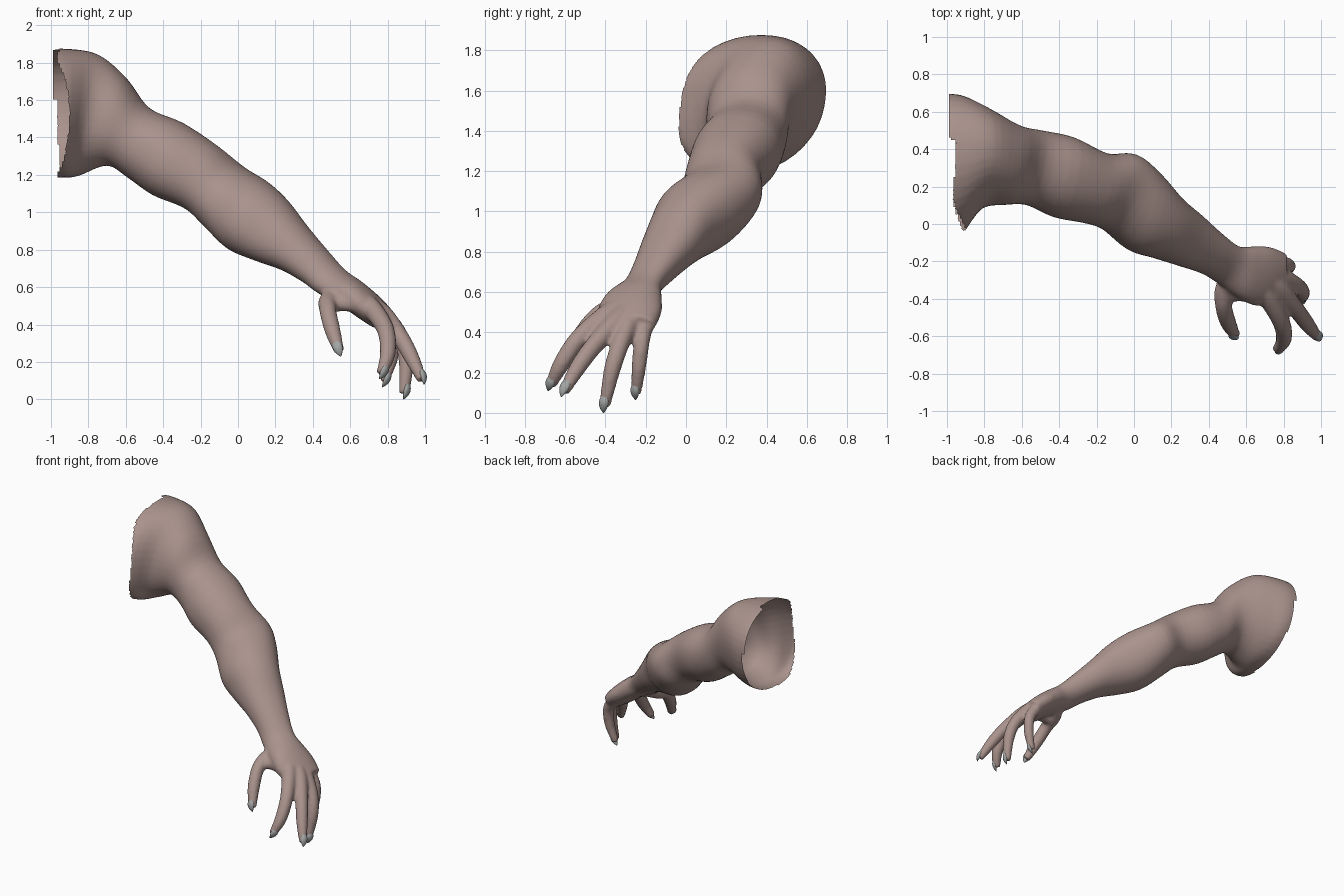
import bpy, bmesh, math
from mathutils import Vector

if "Cube" in bpy.data.objects:
    bpy.data.objects.remove(bpy.data.objects["Cube"])


def material(name, rgb):
    m = bpy.data.materials.new(name)
    m.diffuse_color = (*rgb, 1)
    m.use_nodes = True
    m.node_tree.nodes["Principled BSDF"].inputs["Base Color"].default_value = m.diffuse_color
    return m


skin = material("skin", (0.40, 0.29, 0.265))
claw = material("claw_grey", (0.36, 0.38, 0.37))


def spline(rows, steps):
    """Catmull-Rom interpolation of rows of numbers."""
    out = []
    for i in range(len(rows) - 1):
        a, b, c, d = (rows[max(i - 1, 0)], rows[i], rows[i + 1],
                      rows[min(i + 2, len(rows) - 1)])
        for s in range(steps):
            t = s / steps
            out.append([0.5 * (2 * q + (r - p) * t + (2 * p - 5 * q + 4 * r - w) * t * t
                               + (3 * q - p - 3 * r + w) * t ** 3)
                        for p, q, r, w in zip(a, b, c, d)])
    return out + [list(rows[-1])]


def loft(bm, rings, n=28, power=1.0):
    """Closed tube through rings of (centre, side vector, up vector)."""
    def sp(v):
        return math.copysign(abs(v) ** power, v)
    loops = []
    for c, u, v in rings:
        loops.append([bm.verts.new(c + u * sp(math.cos(2 * math.pi * k / n))
                                   + v * sp(math.sin(2 * math.pi * k / n))) for k in range(n)])
    for a, b in zip(loops, loops[1:]):
        for k in range(n):
            bm.faces.new((a[k], a[(k + 1) % n], b[(k + 1) % n], b[k]))
    bm.faces.new(loops[0][::-1])
    bm.faces.new(loops[-1])


def tube(bm, rows, up, flat=1.0, n=16, steps=5):
    """Tube through rows of (x, y, z, radius), squashed along up."""
    pts = spline(rows, steps)
    rings = []
    for i, p in enumerate(pts):
        t = Vector(pts[min(i + 1, len(pts) - 1)][:3]) - Vector(pts[max(i - 1, 0)][:3])
        u = t.cross(up).normalized()
        v = u.cross(t).normalized()
        rings.append((Vector(p[:3]), u * p[3], v * p[3] * flat))
    loft(bm, rings, n)


def make_object(name, bm, mat):
    bmesh.ops.recalc_face_normals(bm, faces=bm.faces)
    me = bpy.data.meshes.new(name)
    bm.to_mesh(me)
    bm.free()
    me.materials.append(mat)
    me.shade_smooth()
    ob = bpy.data.objects.new(name, me)
    bpy.context.collection.objects.link(ob)
    return ob


# Shoulder to palm sections: centre x z, up x z, centre y, side x y, up y
sections = [
    (-1.08, 1.53, 0.00, 0.34, 0.315, 0.00, 0.37, 0.06),
    (-0.93, 1.53, 0.00, 0.345, 0.315, 0.00, 0.37, 0.06),
    (-0.80, 1.52, 0.05, 0.325, 0.35, 0.01, 0.265, 0.05),
    (-0.65, 1.485, 0.05, 0.235, 0.315, 0.03, 0.212, 0.02),
    (-0.53, 1.37, 0.05, 0.19, 0.30, 0.04, 0.20, 0.0),
    (-0.375, 1.285, 0.075, 0.195, 0.25, 0.045, 0.215, 0.0),
    (-0.20, 1.19, 0.08, 0.17, 0.19, 0.05, 0.188, 0.0),
    (-0.075, 1.085, 0.095, 0.16, 0.17, 0.07, 0.205, 0.0),
    (0.05, 0.985, 0.10, 0.18, 0.07, 0.06, 0.213, 0.0),
    (0.175, 0.905, 0.075, 0.165, -0.02, 0.065, 0.162, 0.0),
    (0.30, 0.81, 0.06, 0.12, -0.088, 0.05, 0.138, 0.0),
    (0.415, 0.71, 0.055, 0.088, -0.158, 0.045, 0.108, 0.0),
    (0.50, 0.63, 0.06, 0.065, -0.215, 0.05, 0.097, 0.0),
    (0.60, 0.57, 0.05, 0.065, -0.26, 0.03, 0.14, 0.0),
    (0.69, 0.50, 0.05, 0.06, -0.28, 0.03, 0.158, 0.0),
    (0.775, 0.43, 0.04, 0.052, -0.285, 0.03, 0.13, 0.0),
]
body = bmesh.new()
loft(body, [(Vector((r[0], r[4], r[1])), Vector((r[5], r[6], 0)), Vector((r[2], r[7], r[3])))
            for r in spline(sections, 4)], n=40, power=0.94)

# Digits: joints from the palm to the claw tip, with skin radii
digits = {
    "thumb": [(0.56, -0.24, 0.58, 0.06), (0.49, -0.34, 0.53, 0.055),
              (0.48, -0.44, 0.48, 0.046), (0.505, -0.53, 0.37, 0.043), (0.55, -0.61, 0.23, 0.028)],
    "index": [(0.66, -0.32, 0.53, 0.055), (0.72, -0.40, 0.48, 0.053),
              (0.79, -0.53, 0.37, 0.047), (0.80, -0.62, 0.24, 0.042), (0.755, -0.685, 0.11, 0.027)],
    "middle": [(0.70, -0.29, 0.51, 0.055), (0.78, -0.35, 0.45, 0.052),
               (0.87, -0.46, 0.33, 0.046), (0.93, -0.54, 0.22, 0.041), (0.995, -0.62, 0.08, 0.027)],
    "ring": [(0.70, -0.25, 0.51, 0.052), (0.78, -0.28, 0.45, 0.05),
             (0.87, -0.33, 0.33, 0.045), (0.90, -0.37, 0.20, 0.041), (0.885, -0.41, 0.00, 0.027)],
    "pinky": [(0.68, -0.20, 0.51, 0.05), (0.75, -0.205, 0.45, 0.046),
              (0.82, -0.22, 0.35, 0.04), (0.82, -0.235, 0.22, 0.036), (0.77, -0.25, 0.065, 0.025)],
}
for name, rows in digits.items():
    up = Vector((-0.1, -1, 0.1)) if name == "thumb" else Vector((0.9, -0.45, 0.2))
    tip, joint = Vector(rows[-1][:3]), Vector(rows[-2][:3])
    back = (joint - tip).normalized()
    end = tip + back * 0.03
    tube(body, rows[:-1] + [(*end, rows[-1][3])], up)

    # Pointed claw lying on the outer side of the fingertip
    out = (up - back * up.dot(back)).normalized()
    k = rows[-1][3] / 0.027
    path = [(*(tip + back * s + out * o * k), r * k) for s, o, r in
            ((0.09, 0.019, 0.016), (0.055, 0.019, 0.026), (0.025, 0.011, 0.02), (0.0, 0.0, 0.003))]
    nail = bmesh.new()
    tube(nail, path, up, flat=0.6, n=12, steps=4)
    make_object(name + "_claw", nail, claw)

# Web between thumb and index
tube(body, [(0.49, -0.37, 0.51, 0.045), (0.60, -0.375, 0.51, 0.042), (0.71, -0.40, 0.48, 0.045)],
     Vector((0, 0, 1)))

# Fuse everything into one smooth skin
arm = make_object("arm", body, skin)
rm = arm.modifiers.new("fuse", 'REMESH')
rm.mode = 'VOXEL'
rm.voxel_size = 0.012
sm = arm.modifiers.new("soften", 'SMOOTH')
sm.factor = 0.5
sm.iterations = 5
deps = bpy.context.evaluated_depsgraph_get()
fused = bpy.data.meshes.new_from_object(arm.evaluated_get(deps))
arm.modifiers.clear()
arm.data = fused


# Open the shoulder end along an uneven edge
def edge_x(p):
    x = -0.968 + 0.012 * math.sin(9 * p.z) * math.cos(7 * p.y)
    x += max(0, 0.12 - p.y) * 0.35
    if p.y > 0.45 and p.z > 1.6:
        x = -1.0
    return x


bm = bmesh.new()
bm.from_mesh(fused)
bmesh.ops.delete(bm, geom=[v for v in bm.verts if v.co.x < edge_x(v.co)], context='VERTS')
bm.to_mesh(fused)
bm.free()
fused.materials.clear()
fused.materials.append(skin)
fused.shade_smooth()
